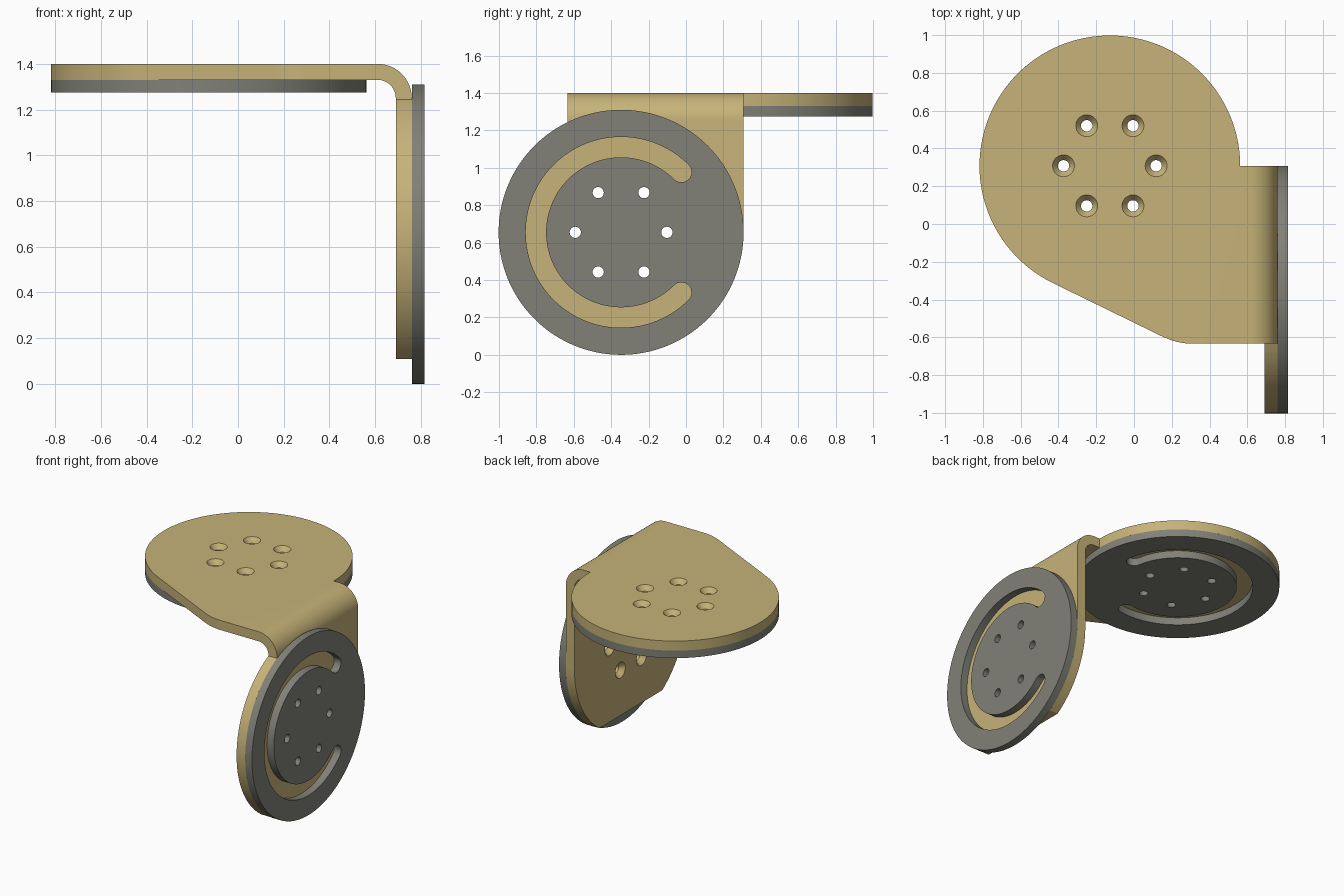
import bpy, bmesh
from math import sin, cos, pi, radians, asin, acos, degrees
from mathutils import Matrix

if "Cube" in bpy.data.objects:
    bpy.data.objects.remove(bpy.data.objects["Cube"])

Y0, Y1 = -0.633, 0.308          # side edges of the bend
HR, VR = 0.69, 0.655            # radii of the two discs
HC, VC = (-0.128, Y1), (Y1 - VR, VR)

# Frames: u, v lie in the plate, w = 0 is the countersunk face, w < 0 goes toward the pad
H = Matrix(((1, 0, 0, HC[0]), (0, 1, 0, HC[1]), (0, 0, 1, 1.40), (0, 0, 0, 1)))
V = Matrix(((0, 0, -1, 0.69), (1, 0, 0, VC[0]), (0, 1, 0, VC[1]), (0, 0, 0, 1)))


def arc(r, a0, a1, n, c=(0, 0)):
    angles = [radians(a0 + (a1 - a0) * i / n) for i in range(n + 1)]
    return [(c[0] + r * cos(a), c[1] + r * sin(a)) for a in angles]


def prism(bm, pts, w0, w1, m, skip_last=False):
    lo = [bm.verts.new(m @ Matrix.Translation((u, v, w0)).translation) for u, v in pts]
    hi = [bm.verts.new(m @ Matrix.Translation((u, v, w1)).translation) for u, v in pts]
    n = len(pts)
    bm.faces.new(lo[::-1])
    bm.faces.new(hi)
    for i in range(n - 1 if skip_last else n):
        j = (i + 1) % n
        bm.faces.new((lo[i], lo[j], hi[j], hi[i]))


def finish(bm, name, mat=None):
    bmesh.ops.remove_doubles(bm, verts=bm.verts, dist=1e-5)
    bmesh.ops.recalc_face_normals(bm, faces=bm.faces)
    me = bpy.data.meshes.new(name)
    bm.to_mesh(me)
    bm.free()
    ob = bpy.data.objects.new(name, me)
    bpy.context.collection.objects.link(ob)
    if mat:
        me.materials.append(mat)
    return ob


def cut(ob, cutters):
    bpy.context.view_layer.objects.active = ob
    for c in cutters:
        mod = ob.modifiers.new("cut", 'BOOLEAN')
        mod.operation, mod.solver, mod.object = 'DIFFERENCE', 'EXACT', c
        bpy.ops.object.modifier_apply(modifier=mod.name)


def smooth(ob):
    bpy.ops.object.select_all(action='DESELECT')
    ob.select_set(True)
    bpy.context.view_layer.objects.active = ob
    bpy.ops.object.shade_smooth_by_angle(angle=radians(25))


def hole_cutter(m, name):
    # six countersunk screw holes
    bm = bmesh.new()
    for k in range(6):
        c = (0.245 * cos(k * pi / 3), 0.245 * sin(k * pi / 3))
        rings = []
        for r, w in ((0.03, -0.2), (0.03, -0.035), (0.058, 0), (0.058, 0.02)):
            rings.append([bm.verts.new(m @ Matrix.Translation((u, v, w)).translation)
                          for u, v in arc(r, 0, 360, 32, c)[:-1]])
        for a, b in zip(rings, rings[1:]):
            for i in range(32):
                j = (i + 1) % 32
                bm.faces.new((a[i], a[j], b[j], b[i]))
        bm.faces.new(rings[0])
        bm.faces.new(rings[-1])
    ob = finish(bm, name)
    ob.hide_render = True
    return ob


def slot_cutter(m, gap, name):
    # C-shaped slot with round ends, open toward angle "gap"
    a0, a1, rm, hw = gap + 45, gap + 315, 0.4555, 0.0545
    e0 = (rm * cos(radians(a0)), rm * sin(radians(a0)))
    e1 = (rm * cos(radians(a1)), rm * sin(radians(a1)))
    pts = arc(rm + hw, a0, a1, 96) + arc(hw, a1, a1 + 180, 16, e1)[1:]
    pts += arc(rm - hw, a1, a0, 96)[1:] + arc(hw, a0 + 180, a0 + 360, 16, e0)[1:-1]
    bm = bmesh.new()
    prism(bm, pts, -0.2, -0.04, m)
    ob = finish(bm, name)
    ob.hide_render = True
    return ob


def material(name, rgb):
    mat = bpy.data.materials.new(name)
    mat.diffuse_color = (*rgb, 1)
    mat.use_nodes = True
    mat.node_tree.nodes["Principled BSDF"].inputs["Base Color"].default_value = mat.diffuse_color
    return mat


tan = material("tan", (0.57, 0.45, 0.19))
grey = material("dark_grey", (0.22, 0.22, 0.19))

# Bracket: top plate, bend and hanging plate in one mesh
bm = bmesh.new()
BX, BZ = 0.61, 1.25
top = [(BX, Y1)] + arc(HR, 0, 244, 110, HC)
p0, p1, p2 = (0.14, -0.591), (0.225, -0.633), (0.30, Y0)
for i in range(9):
    t = i / 8
    top.append(tuple((1 - t) ** 2 * a + 2 * t * (1 - t) * b + t * t * c for a, b, c in zip(p0, p1, p2)))
top.append((BX, Y0))
prism(bm, top, 1.33, 1.40, Matrix.Identity(4), True)

start = degrees(acos((Y0 - VC[0]) / VR))
flat = degrees(asin((VC[1] - 0.11) / VR))
side = [(Y0, BZ)] + arc(VR, start, 180 + flat, 56, VC) + arc(VR, 360 - flat, 360, 28, VC) + [(Y1, BZ)]
X_FRAME = Matrix(((0, 0, 1, 0), (1, 0, 0, 0), (0, 1, 0, 0), (0, 0, 0, 1)))
prism(bm, side, 0.69, 0.76, X_FRAME, True)

outer, inner = arc(0.15, 0, 90, 16, (BX, BZ)), arc(0.08, 0, 90, 16, (BX, BZ))
loops = [[bm.verts.new((p[0], y, p[1])) for p, y in ((o, Y0), (o, Y1), (n, Y1), (n, Y0))]
         for o, n in zip(outer, inner)]
for a, b in zip(loops, loops[1:]):
    for i in range(4):
        j = (i + 1) % 4
        bm.faces.new((a[i], a[j], b[j], b[i]))
bracket = finish(bm, "bent_bracket", tan)

# Grey pads with slots, and the screw holes through everything
cutters = []
for name, m, r, gap in (("top_plate_pad", H, HR, -35), ("side_plate_pad", V, VR, 0)):
    holes = hole_cutter(m, name + "_hole_cutter")
    slot = slot_cutter(m, gap, name + "_slot_cutter")
    bm = bmesh.new()
    prism(bm, arc(r, 0, 360, 144)[:-1], -0.125, -0.07, m)
    pad = finish(bm, name, grey)
    cut(pad, (holes, slot))
    cut(bracket, (holes,))
    smooth(pad)
    cutters += [holes, slot]
smooth(bracket)
for c in cutters:
    bpy.data.objects.remove(c)
